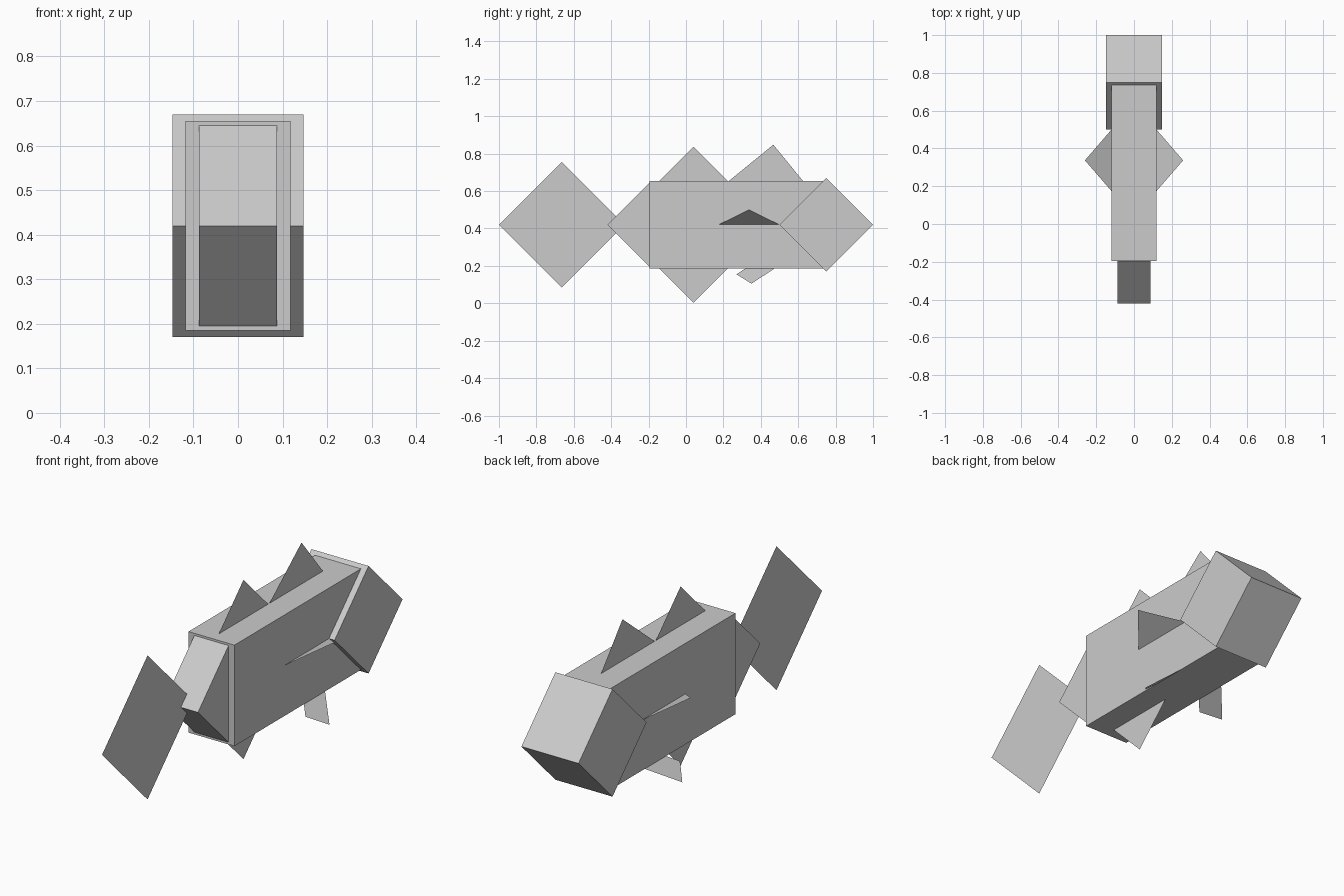
import bpy
from math import radians, cos, sin, sqrt
from mathutils import Vector

if "Cube" in bpy.data.objects:
    bpy.data.objects.remove(bpy.data.objects["Cube"])


def block(name, loc, size, pitch=0):
    bpy.ops.mesh.primitive_cube_add(size=1, location=loc, rotation=(radians(pitch), 0, 0))
    ob = bpy.context.object
    ob.name = name
    ob.scale = size
    return ob


def panel(name, corner, a, b):
    """Paper-thin parallelogram fin from one corner and two edge vectors."""
    c, a, b = Vector(corner), Vector(a), Vector(b)
    me = bpy.data.meshes.new(name)
    me.from_pydata([c, c + a, c + a + b, c + b], [], [(0, 1, 2, 3)])
    ob = bpy.data.objects.new(name, me)
    bpy.context.collection.objects.link(ob)
    return ob


def diamond(name, y, z, r):
    """Upright diamond fin on the centre plane."""
    return panel(name, (0, y - r, z), (0, r, -r), (0, r, r))


MID = 0.42

# Trunk, with head and tail-root blocks turned 45 degrees
block("body", (0, 0.2775, MID), (0.236, 0.945, 0.47))
block("head", (0, 0.75, MID), (0.294, 0.25 * sqrt(2), 0.25 * sqrt(2)), 45)
block("tail_root", (0, -0.195, MID), (0.176, 0.225 * sqrt(2), 0.225 * sqrt(2)), 45)

# Centre-line fins
diamond("tail_fin", -0.665, MID, 0.335)
diamond("rear_fin", 0.04, MID, 0.417)
panel("front_dorsal_fin", (0, 0.467, 0.848), (0, -0.31, -0.253), (0, 0.253, -0.31))

# Paired fins, mirrored left and right
for side, label in ((1, "right"), (-1, "left")):
    # Side fin: diamond rising outward at 30 degrees
    r = 0.164
    ox, oz = side * r * cos(radians(30)), r * sin(radians(30))
    panel(f"side_fin_{label}", (side * 0.118 - ox, 0.337, MID - oz),
          (ox, -r, oz), (ox, r, oz))
    # Belly fin: strip sloping down and outward from under the body
    ix, iz = -side * cos(radians(36.5)), sin(radians(36.5))
    panel(f"belly_fin_{label}", (side * 0.226, 0.35, 0.105),
          (0.084 * ix, -0.08, 0.084 * iz), (0.21 * ix, 0.19, 0.21 * iz))
